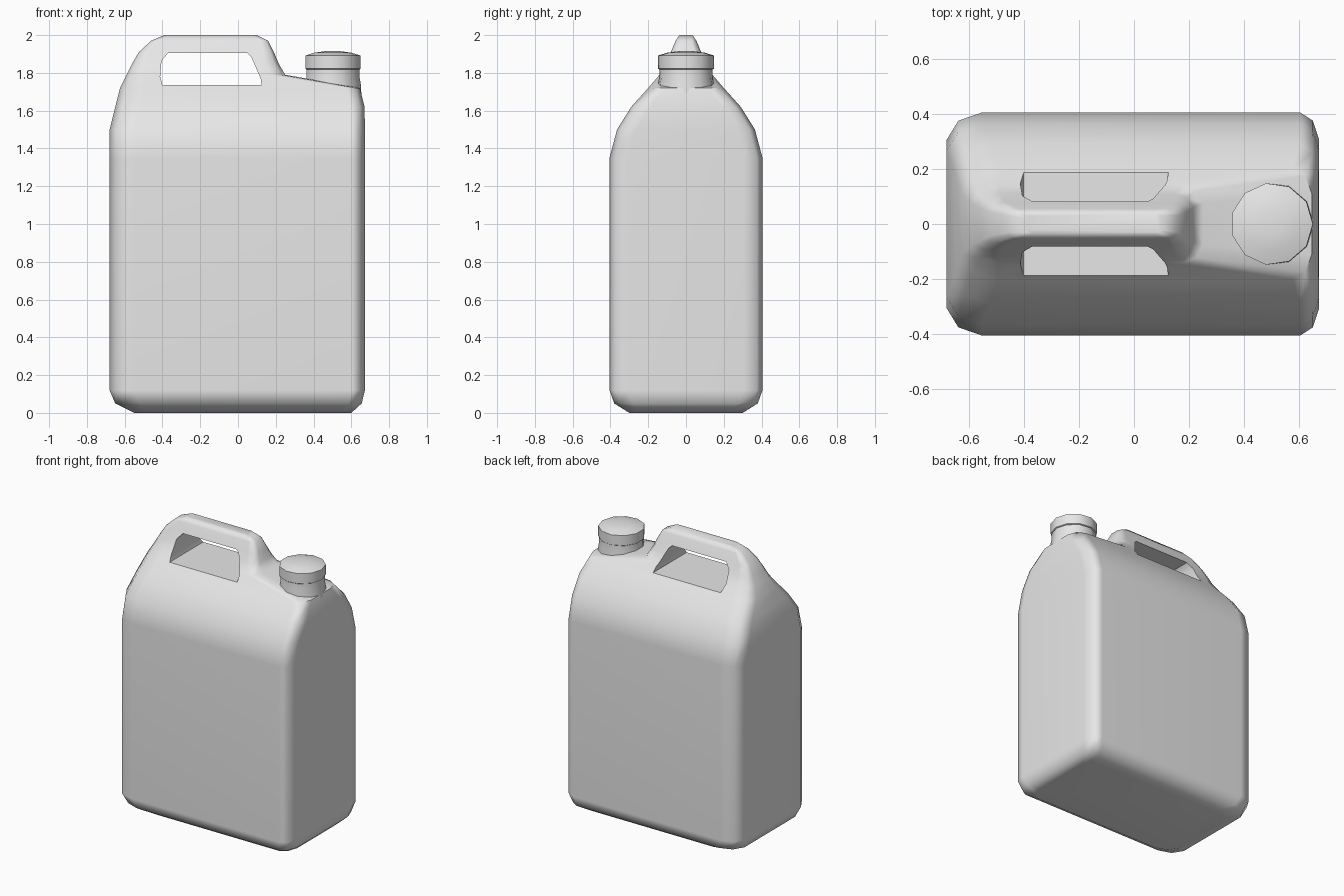
import bpy, bmesh, math

if "Cube" in bpy.data.objects:
    bpy.data.objects.remove(bpy.data.objects["Cube"], do_unlink=True)

grey = bpy.data.materials.new("plain_grey")
GREY = (0.8, 0.8, 0.8, 1)
grey.diffuse_color = GREY
grey.use_nodes = True
grey.node_tree.nodes["Principled BSDF"].inputs["Base Color"].default_value = GREY


def loft(name, rings):
    """Skin a stack of equal-sized point rings and cap both ends."""
    bm = bmesh.new()
    rows = [[bm.verts.new(p) for p in ring] for ring in rings]
    for low, high in zip(rows, rows[1:]):
        n = len(low)
        for i in range(n):
            j = (i + 1) % n
            bm.faces.new((low[i], low[j], high[j], high[i]))
    bm.faces.new(rows[0][::-1])
    bm.faces.new(rows[-1])
    bmesh.ops.recalc_face_normals(bm, faces=bm.faces)
    mesh = bpy.data.meshes.new(name)
    bm.to_mesh(mesh)
    bm.free()
    mesh.materials.append(grey)
    ob = bpy.data.objects.new(name, mesh)
    bpy.context.collection.objects.link(ob)
    return ob


def activate(ob):
    bpy.ops.object.select_all(action='DESELECT')
    ob.select_set(True)
    bpy.context.view_layer.objects.active = ob


def smooth(ob, degrees):
    activate(ob)
    bpy.ops.object.shade_smooth_by_angle(angle=math.radians(degrees))
    mod = ob.modifiers.new("even_shading", 'WEIGHTED_NORMAL')
    mod.keep_sharp = True


def rounded_ring(z, left, right, half):
    """Rectangle with two-step rounded corners, anticlockwise."""
    cy = min(0.1, half * 0.45)
    cl, cr = min(0.13, half * 0.7), min(0.07, half * 0.7)
    back = [(right, half - cy), (right - 0.33 * cr, half - 0.3 * cy),
            (right - cr, half), (left + cl, half),
            (left + 0.33 * cl, half - 0.3 * cy), (left, half - cy)]
    front = [(x, -y) for x, y in reversed(back)]
    return [(x, y, z) for x, y in back + front]


def round_ring(x, radius, z, sides=11):
    turn = 2 * math.pi / sides
    return [(x + radius * math.cos(i * turn), radius * math.sin(i * turn), z)
            for i in range(sides)]


# Container body, tapering into the handle: height, left, right, half depth
SECTIONS = [
    (0, -.55, .60, .30), (.05, -.65, .655, .38), (.12, -.68, .672, .405),
    (1.35, -.68, .672, .405), (1.5, -.68, .672, .365), (1.62, -.65, .67, .29),
    (1.72, -.625, .645, .20), (1.79, -.59, .25, .14), (1.85, -.56, .215, .11),
    (1.91, -.525, .19, .08), (1.97, -.46, .16, .055), (2, -.39, .10, .035)]
body = loft("container_body", [rounded_ring(*s) for s in SECTIONS])

# Grip opening cut through the handle
OPENING = [(-.40, 1.735), (.125, 1.735), (.12, 1.77), (.07, 1.885),
           (.05, 1.905), (-.37, 1.905), (-.405, 1.865), (-.412, 1.78)]
cutter = loft("grip_cutter", [[(x, y, z) for x, z in OPENING] for y in (-.5, .5)])
cutter.hide_render = True
cut = body.modifiers.new("grip_opening", 'BOOLEAN')
cut.operation = 'DIFFERENCE'
cut.solver = 'EXACT'
cut.object = cutter
activate(body)
bpy.ops.object.modifier_apply(modifier=cut.name)
bpy.data.objects.remove(cutter, do_unlink=True)
smooth(body, 48)

# Pouring neck and screw cap
NECK = [(.155, 1.66), (.15, 1.74), (.143, 1.78), (.143, 1.83)]
CAP = [(.14, 1.815), (.149, 1.822), (.149, 1.892), (.10, 1.907), (.04, 1.915)]
for name, profile in (("pouring_neck", NECK), ("screw_cap", CAP)):
    smooth(loft(name, [round_ring(.5, r, z) for r, z in profile]), 50)
